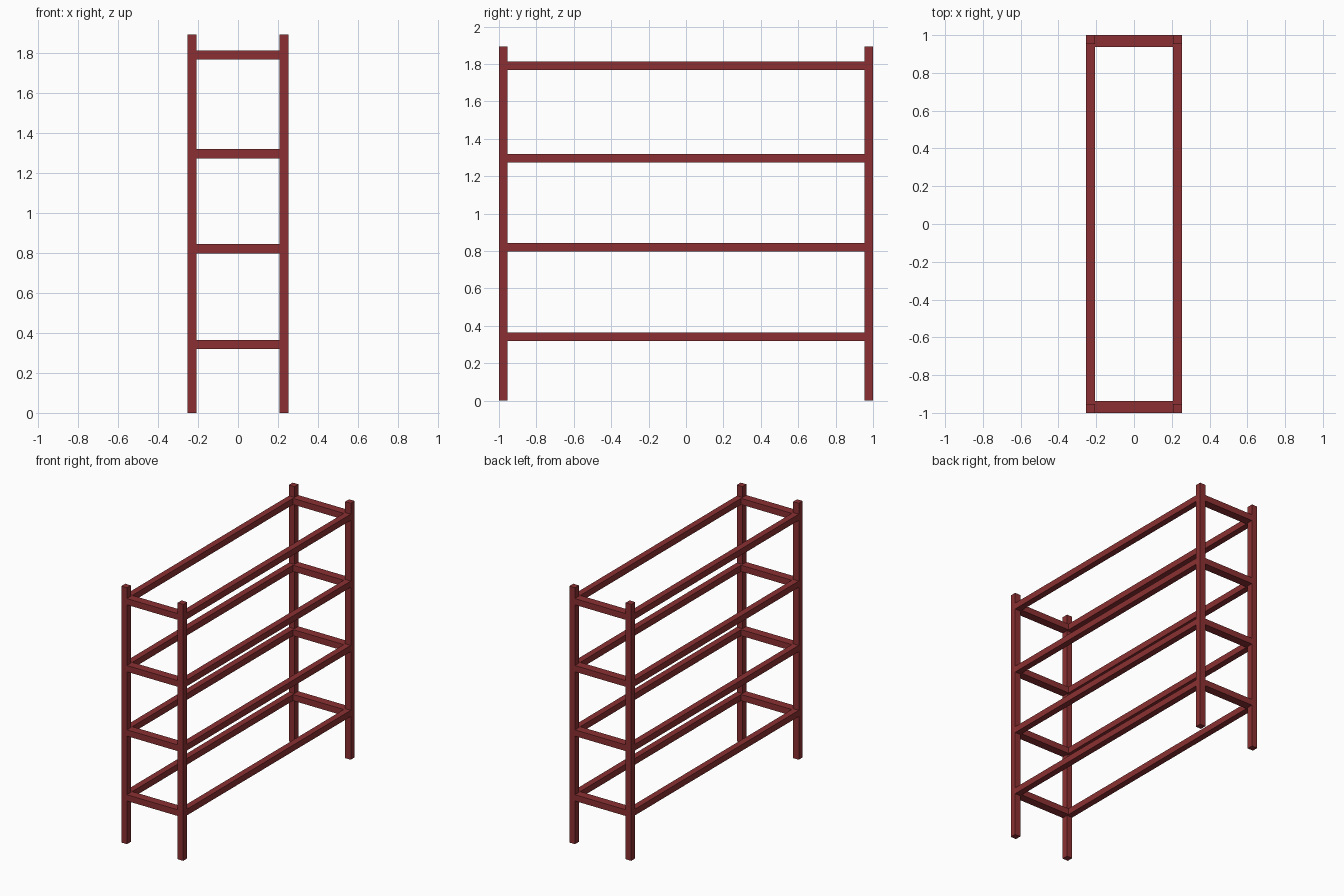
import bpy
import bmesh

if "Cube" in bpy.data.objects:
    bpy.data.objects.remove(bpy.data.objects["Cube"])

red = bpy.data.materials.new("dark_red_paint")
red.diffuse_color = (0.26, 0.03, 0.032, 1)
red.use_nodes = True
red.node_tree.nodes["Principled BSDF"].inputs["Base Color"].default_value = red.diffuse_color

X, Y, H = 0.253, 1.0, 1.893      # outer half width, half length, height
T = 0.046                        # bar thickness
END_DEPTH = 0.062                # depth of the short end rails
LEVELS = (0.342, 0.821, 1.296, 1.79)


def box(name, lo, hi):
    bm = bmesh.new()
    bmesh.ops.create_cube(bm, size=1)
    for v in bm.verts:
        v.co = [lo[i] + (v.co[i] + 0.5) * (hi[i] - lo[i]) for i in range(3)]
    mesh = bpy.data.meshes.new(name)
    bm.to_mesh(mesh)
    bm.free()
    mesh.materials.append(red)
    obj = bpy.data.objects.new(name, mesh)
    bpy.context.collection.objects.link(obj)


def span(sign, outer, thick):
    """Range of a bar lying against the outer limit on one side."""
    return sorted((sign * outer, sign * (outer - thick)))


for s in (-1, 1):
    # Corner posts
    x0, x1 = span(s, X, T)
    for t in (-1, 1):
        y0, y1 = span(t, Y, T)
        box("corner_post", (x0, y0, 0), (x1, y1, H))
    # Long side rails and short end rails at each shelf level
    e0, e1 = span(s, Y, END_DEPTH)
    for z in LEVELS:
        box("side_rail", (x0, -Y + T, z - T / 2), (x1, Y - T, z + T / 2))
        box("end_rail", (-X + T, e0, z - T / 2), (X - T, e1, z + T / 2))
